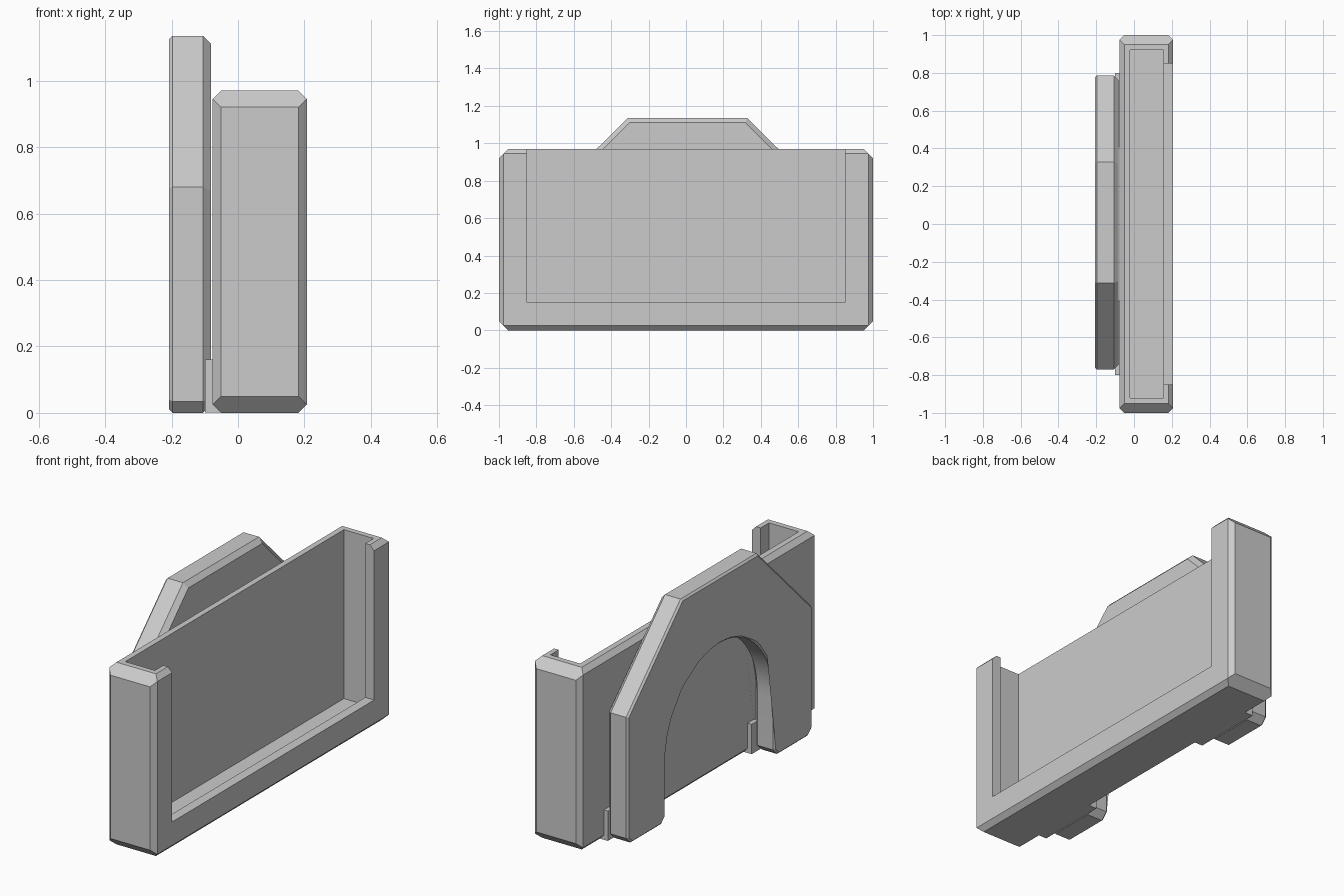
import bpy, bmesh, math
from mathutils import Vector

cube = bpy.data.objects.get("Cube")
if cube:
    bpy.data.objects.remove(cube)

grey = bpy.data.materials.new("plain_grey")
grey.use_nodes = True
colour = (0.6, 0.6, 0.6, 1)
grey.diffuse_color = colour
grey.node_tree.nodes["Principled BSDF"].inputs["Base Color"].default_value = colour


def finish(bm, name):
    bmesh.ops.recalc_face_normals(bm, faces=bm.faces)
    mesh = bpy.data.meshes.new(name)
    bm.to_mesh(mesh)
    bm.free()
    mesh.materials.append(grey)
    ob = bpy.data.objects.new(name, mesh)
    bpy.context.collection.objects.link(ob)
    return ob


def box(name, lo, hi):
    bm = bmesh.new()
    bmesh.ops.create_cube(bm, size=1)
    lo, hi = Vector(lo), Vector(hi)
    for v in bm.verts:
        v.co = (lo + hi) / 2 + v.co * (hi - lo)
    return finish(bm, name)


def cut(target, cutter):
    cutter.hide_render = True
    cutter.hide_set(True)
    mod = target.modifiers.new("cut", "BOOLEAN")
    mod.operation = "DIFFERENCE"
    mod.solver = "EXACT"
    mod.object = cutter
    bpy.context.view_layer.objects.active = target
    bpy.ops.object.modifier_apply(modifier=mod.name)
    bpy.data.objects.remove(cutter)


def inset(points, d):
    """Move every edge of a counter-clockwise outline inward by d."""
    result = []
    for i, p in enumerate(points):
        a = (p - points[i - 1]).normalized()
        b = (points[(i + 1) % len(points)] - p).normalized()
        na, nb = Vector((-a.y, a.x)), Vector((-b.y, b.x))
        result.append(p + (na + nb) * d / (1 + na.dot(nb)))
    return result


# Tray body: hull of a clipped rectangle with smaller side faces
X0, X1, H, CH = -0.076, 0.207, 0.97, 0.025
bm = bmesh.new()
for sy in (-1, 1):
    for top in (0, 1):
        sz = 1 if top else -1
        for x in (X0, X1):
            bm.verts.new((x, sy * (1 - CH), top * H - sz * CH))
        for x in (X0 + CH, X1 - CH):
            bm.verts.new((x, sy, top * H - sz * 2 * CH))
            bm.verts.new((x, sy * (1 - 2 * CH), top * H))
bmesh.ops.convex_hull(bm, input=bm.verts)
bmesh.ops.dissolve_limit(bm, angle_limit=0.01, verts=bm.verts, edges=bm.edges)
tray = finish(bm, "tray")

# Inner pocket, then the side window that leaves a lip around it
cut(tray, box("pocket_cutter", (-0.02, -0.92, 0.07), (0.155, 0.92, 1.5)))
cut(tray, box("window_cutter", (0.1, -0.85, 0.15), (0.4, 0.85, 1.5)))

# Arched clip plate outline (y, z), mirrored about its centre
HALF, TOP, SHOULDER, RAD, ARCH_Z, C = 0.778, 1.135, 0.68, 0.457, 0.32, 0.035
side = [(RAD, C), (RAD + C, 0), (HALF - C, 0), (HALF, C),
        (HALF, SHOULDER), (0.32, TOP)]
arch = [(RAD * math.cos(t), ARCH_Z + RAD * math.sin(t))
        for t in (math.pi * (1 - i / 32) for i in range(33))]
outline = side + [(-y, z) for y, z in reversed(side)] + arch
outline = [Vector((y + 0.008, z)) for y, z in outline]

# Plate with a broad bevel toward the tray and a fine one outside
bm = bmesh.new()
rings = []
for x, d in ((-0.207, 0.01), (-0.197, 0), (-0.106, 0), (-0.081, 0.025)):
    rings.append([bm.verts.new((x, p.x, p.y)) for p in inset(outline, d)])
n = len(outline)
for r, s in zip(rings, rings[1:]):
    for i in range(n):
        j = (i + 1) % n
        bm.faces.new((r[i], r[j], s[j], s[i]))
caps = [bm.faces.new(rings[0]), bm.faces.new(rings[-1])]
bmesh.ops.triangulate(bm, faces=caps)
plate = finish(bm, "clip_plate")
bpy.context.view_layer.objects.active = plate
plate.select_set(True)
bpy.ops.object.shade_smooth_by_angle(angle=math.radians(20))

# Feet joining the plate legs to the tray
for s, name in ((-1, "front_joining_foot"), (1, "back_joining_foot")):
    a, b = sorted((s * 0.41, s * 0.8))
    box(name, (-0.1, a, 0.001), (-0.022, b, 0.16))
